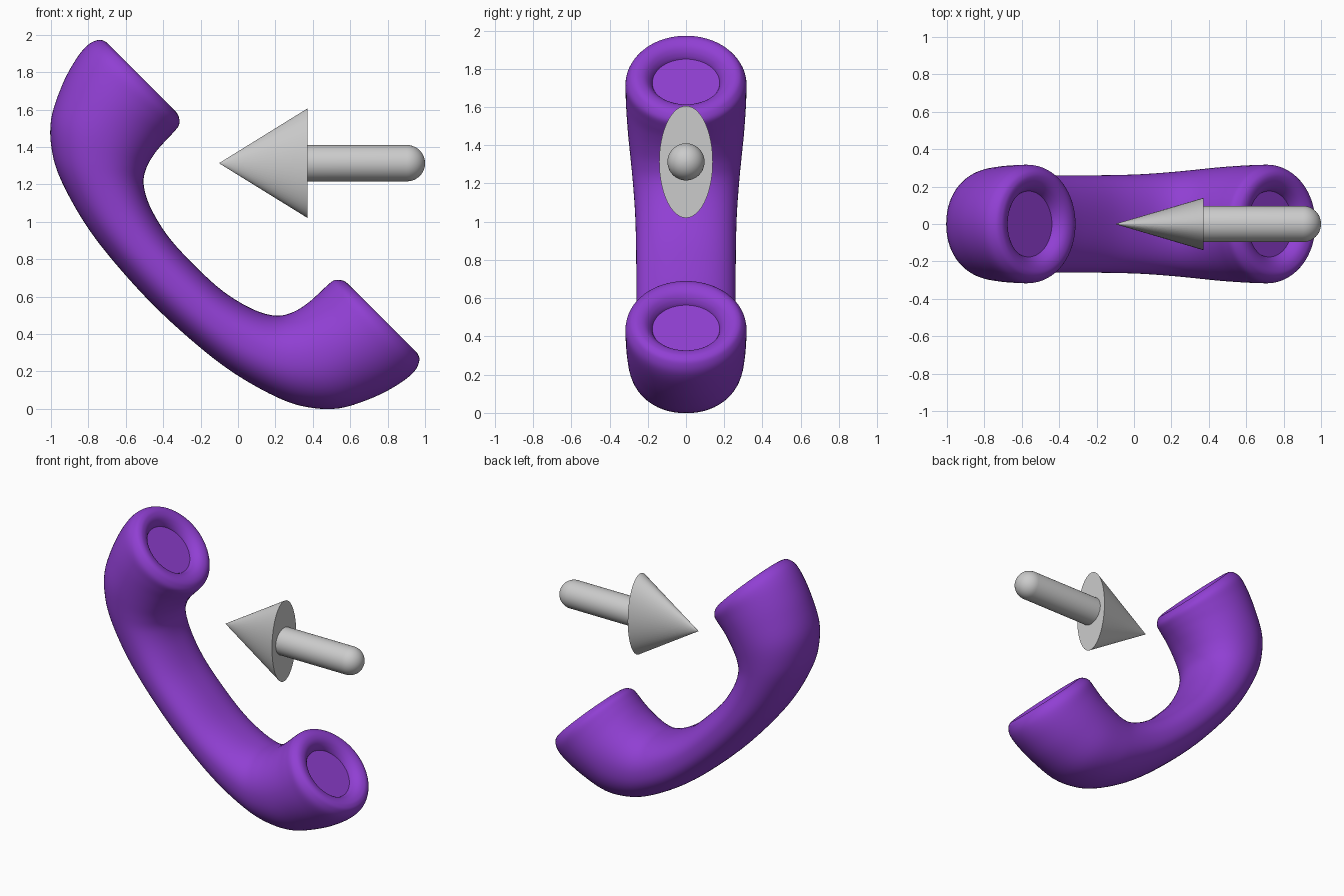
import bpy, bmesh, math
from mathutils import Vector

if "Cube" in bpy.data.objects:
    bpy.data.objects.remove(bpy.data.objects["Cube"])

R2 = math.sqrt(2)
U0 = -0.709      # centre of the handset along its tilted long axis
SEG = 64


def smooth(ob, angle):
    bpy.ops.object.select_all(action='DESELECT')
    bpy.context.view_layer.objects.active = ob
    ob.select_set(True)
    bpy.ops.object.shade_smooth_by_angle(angle=math.radians(angle))


def add_object(name, bm, angle=40):
    bmesh.ops.recalc_face_normals(bm, faces=bm.faces)
    me = bpy.data.meshes.new(name)
    bm.to_mesh(me)
    bm.free()
    ob = bpy.data.objects.new(name, me)
    bpy.context.collection.objects.link(ob)
    smooth(ob, angle)
    return ob


def skin(rings):
    bm = bmesh.new()
    loops = [[bm.verts.new(p) for p in r] for r in rings]
    for a, b in zip(loops, loops[1:]):
        for i in range(len(a)):
            j = (i + 1) % len(a)
            bm.faces.new((a[i], a[j], b[j], b[i]))
    bm.faces.new(loops[0])
    bm.faces.new(loops[-1])
    return bm


def catmull(keys, steps):
    out = []
    for i in range(1, len(keys) - 2):
        p0, p1, p2, p3 = (Vector(k) for k in keys[i - 1:i + 3])
        for s in range(steps):
            t = s / steps
            out.append(0.5 * (2 * p1 + (p2 - p0) * t
                              + (2 * p0 - 5 * p1 + 4 * p2 - p3) * t * t
                              + (3 * p1 - p0 - 3 * p2 + p3) * t ** 3))
    out.append(Vector(keys[-2]))
    return out


def section(k, side):
    # ring through an outer and an inner point, half width w, roundness e
    oa, ov, ia, iv, w, e = k
    ring = []
    for i in range(SEG):
        t = 2 * math.pi * i / SEG
        c, s = math.cos(t), math.sin(t)
        c = math.copysign(abs(c) ** (2 / e), c)
        s = math.copysign(abs(s) ** (2 / e), s)
        a = (oa + ia) / 2 + (oa - ia) / 2 * c
        v = (ov + iv) / 2 + (ov - iv) / 2 * c
        u = a * side + U0
        ring.append(((u + v) / R2, w * s, (v - u) / R2))
    return ring


# handset: half of the grip, from the middle to one end
keys = [
    (0.00, 0.072, 0.00, 0.378, 0.260, 2.3),
    (0.32, 0.087, 0.21, 0.388, 0.261, 2.3),
    (0.57, 0.122, 0.39, 0.433, 0.266, 2.3),
    (0.81, 0.190, 0.50, 0.495, 0.278, 2.2),
    (0.96, 0.265, 0.55, 0.570, 0.290, 2.15),
    (1.09, 0.385, 0.572, 0.655, 0.303, 2.1),
    (1.18, 0.560, 0.578, 0.735, 0.312, 2.0),
    (1.225, 0.710, 0.580, 0.800, 0.316, 2.0),
    (1.234, 0.810, 0.586, 0.848, 0.315, 2.0),
    (1.212, 0.868, 0.612, 0.876, 0.293, 2.0),
    (1.180, 0.887, 0.640, 0.887, 0.268, 2.0),
]
# rolled rim and shallow round recess
for r, v in ((0.240, 0.886), (0.215, 0.876), (0.195, 0.858), (0.182, 0.838), (0.176, 0.822)):
    keys.append((0.91 + r, v, 0.91 - r, v, r, 2.0))
k1 = keys[1]
before = (-k1[0], k1[1], -k1[2], k1[3], k1[4], k1[5])
half = catmull([before] + keys + [keys[-1]], 5)

rings = [section(k, -1) for k in reversed(half)] + [section(k, 1) for k in half[1:]]
handset = add_object("handset", skin(rings), 50)
purple = bpy.data.materials.new("purple")
purple.diffuse_color = (0.28, 0.05, 0.65, 1)
purple.use_nodes = True
purple.node_tree.nodes["Principled BSDF"].inputs["Base Color"].default_value = purple.diffuse_color
handset.data.materials.append(purple)


def disc(x, ry, rz):
    return [(x, ry * math.cos(2 * math.pi * i / SEG),
             1.313 + rz * math.sin(2 * math.pi * i / SEG)) for i in range(SEG)]


# arrow head: flattened cone pointing left
add_object("arrow_head", skin([disc(-0.10, 0.0005, 0.001), disc(0.372, 0.14, 0.293)]))

# arrow shaft with a domed end
R = 0.097
dome = [disc(1.0 - R + R * math.sin(t), R * math.cos(t), R * math.cos(t))
        for t in (math.pi / 2 * i / 12 * 0.995 for i in range(13))]
add_object("arrow_shaft", skin([disc(0.36, R, R)] + dome))
